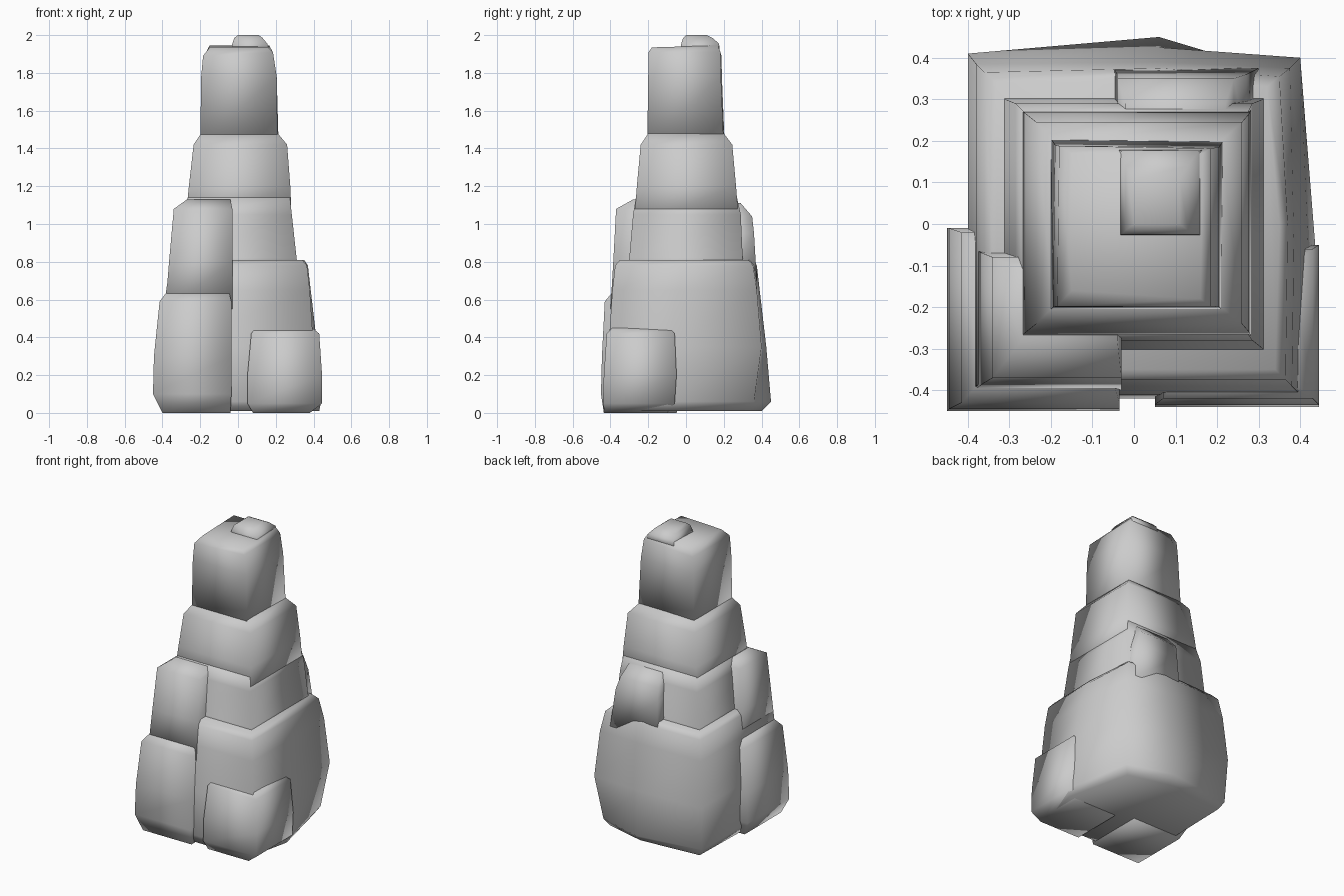
import bpy, bmesh


def loft(name, rings):
    """Skin stacked rings (z, [(x, y), ...]) into a closed smooth solid."""
    bm = bmesh.new()
    loops = [[bm.verts.new((x, y, z + (o[0] if o else 0))) for x, y, *o in pts]
             for z, pts in rings]
    n = len(loops[0])
    for a, b in zip(loops, loops[1:]):
        for i in range(n):
            j = (i + 1) % n
            bm.faces.new((a[i], a[j], b[j], b[i]))
    bm.faces.new(loops[0][::-1])
    bm.faces.new(loops[-1])
    bmesh.ops.recalc_face_normals(bm, faces=bm.faces[:])
    for f in bm.faces:
        f.smooth = True
    me = bpy.data.meshes.new(name)
    bm.to_mesh(me)
    bm.free()
    ob = bpy.data.objects.new(name, me)
    bpy.context.collection.objects.link(ob)
    return ob


def block(name, *rings):
    """Tapered block from rings (z, x0, x1, y0, y1)."""
    return loft(name, [(z, [(x0, y0), (x1, y0), (x1, y1), (x0, y1)])
                       for z, x0, x1, y0, y1 in rings])


# Wide base with bowed back and a worn back right corner
loft("base_rock", [
    (0.01, [(-.38, -.41), (.36, -.41), (.43, -.10), (.33, .33), (.06, .40), (-.36, .37)]),
    (0.06, [(-.40, -.42), (.40, -.42), (.44, -.10), (.36, .36), (.06, .45), (-.39, .39)]),
    (0.35, [(-.40, -.41), (.40, -.41), (.42, -.08), (.40, .40), (.06, .425), (-.40, .41)]),
    (0.65, [(-.38, -.39), (.38, -.39), (.385, -.05), (.375, .375), (.06, .39), (-.38, .385)]),
    (0.78, [(-.36, -.375), (.365, -.375), (.37, 0), (.35, .355), (.06, .375), (-.36, .365)]),
    (0.81, [(-.33, -.35), (.34, -.35), (.35, 0), (.32, .33), (.06, .36), (-.33, .34)]),
])

# Low slabs leaning on the front corners
block("left_front_slab",
      (0.00, -.40, -.04, -.435, -.05), (0.10, -.45, -.035, -.45, -.01),
      (0.30, -.445, -.035, -.445, -.01), (0.59, -.415, -.035, -.43, -.02),
      (0.65, -.37, -.05, -.38, -.06))
block("right_front_slab",
      (0.00, .08, .38, -.43, -.10), (0.05, .05, .445, -.44, -.06),
      (0.20, .05, .445, -.435, -.05), (0.42, .07, .43, -.42, -.06),
      (0.46, .10, .38, -.38, -.10))

# Tall buttresses
block("left_front_buttress",
      (0.55, -.385, -.03, -.40, -.06), (0.80, -.365, -.03, -.385, -.07),
      (1.08, -.34, -.03, -.37, -.08), (1.13, -.27, -.04, -.28, -.11))
block("back_buttress",
      (0.70, -.05, .30, .20, .375), (0.95, -.04, .27, .20, .36),
      (1.04, -.04, .24, .20, .35), (1.11, -.02, .22, .18, .29))

# Stepped tower
block("middle_tier",
      (0.75, -.32, .32, -.31, .31), (0.82, -.31, .31, -.30, .30),
      (1.05, -.285, .285, -.28, .29), (1.14, -.265, .275, -.265, .27))
block("upper_tier",
      (1.00, -.28, .285, -.275, .28), (1.20, -.26, .277, -.26, .265),
      (1.42, -.235, .26, -.24, .245), (1.48, -.195, .21, -.20, .20))
loft("top_column", [
    (1.42, [(-.20, -.205), (.21, -.205), (.215, .20), (-.20, .205)]),
    (1.78, [(-.195, -.20), (.205, -.20), (.205, .185), (-.19, .19)]),
    (1.89, [(-.185, -.198), (.185, -.198, .02), (.185, .182, .02), (-.18, .188)]),
    (1.935, [(-.15, -.16), (.16, -.18), (.165, .17, .01), (-.15, .17, .01)]),
])

# Small cap stone
block("cap_stone",
      (1.90, -.04, .17, -.03, .18), (1.955, -.03, .155, -.025, .175),
      (1.985, -.02, .13, -.015, .14), (2.00, .00, .11, .00, .11))
